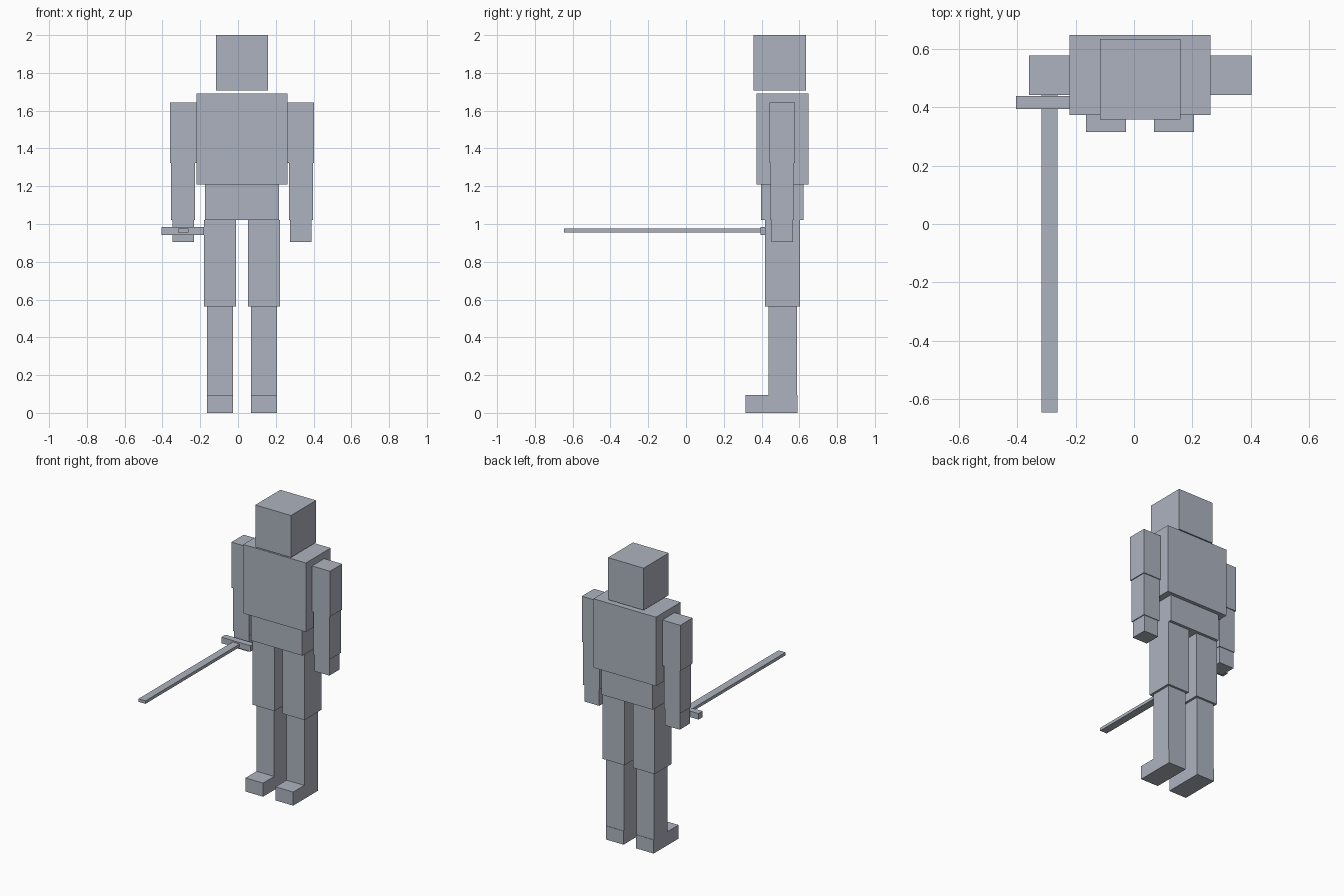
import bpy
import bmesh
from mathutils import Vector

if "Cube" in bpy.data.objects:
    bpy.data.objects.remove(bpy.data.objects["Cube"], do_unlink=True)

# Single plain material
GREY = (0.42, 0.45, 0.52, 1.0)
grey = bpy.data.materials.new("plain grey")
grey.use_nodes = True
grey.diffuse_color = GREY
grey.node_tree.nodes["Principled BSDF"].inputs["Base Color"].default_value = GREY

MID = 0.021  # centre line of the figure


def box(name, x, y, z):
    """Box from its (low, high) range on each axis."""
    low, high = (Vector(c) for c in zip(x, y, z))
    bm = bmesh.new()
    bmesh.ops.create_cube(bm, size=1)
    bmesh.ops.scale(bm, vec=high - low, verts=bm.verts)
    bmesh.ops.translate(bm, vec=(low + high) / 2, verts=bm.verts)
    mesh = bpy.data.meshes.new(name)
    bm.to_mesh(mesh)
    bm.free()
    mesh.materials.append(grey)
    obj = bpy.data.objects.new(name, mesh)
    bpy.context.collection.objects.link(obj)
    return obj


def centred(name, half, y, z):
    """Box on the centre line."""
    box(name, (MID - half, MID + half), y, z)


def pair(name, inner, outer, y, z):
    """Left and right boxes at equal distances from the centre line."""
    box("left_" + name, (MID + inner, MID + outer), y, z)
    box("right_" + name, (MID - outer, MID - inner), y, z)


# Head and torso
centred("head", 0.138, (0.358, 0.635), (1.706, 2.0))
centred("chest", 0.242, (0.374, 0.648), (1.208, 1.69))
centred("waist", 0.197, (0.396, 0.623), (1.022, 1.208))

# Arms
pair("upper_arm", 0.242, 0.381, (0.442, 0.577), (1.324, 1.643))
pair("forearm", 0.249, 0.375, (0.448, 0.571), (1.022, 1.324))
pair("hand", 0.254, 0.369, (0.453, 0.566), (0.906, 1.022))

# Legs
pair("thigh", 0.032, 0.201, (0.417, 0.603), (0.564, 1.022))
pair("shin", 0.048, 0.185, (0.438, 0.588), (0.095, 0.564))
pair("foot", 0.048, 0.185, (0.316, 0.591), (0.0, 0.095))

# Sword held forward in the right hand
box("sword_guard", (-0.405, -0.18), (0.394, 0.439), (0.943, 0.985))
box("sword_blade", (-0.317, -0.263), (-0.647, 0.394), (0.954, 0.975))
box("sword_grip", (-0.317, -0.263), (0.439, 0.55), (0.954, 0.975))
